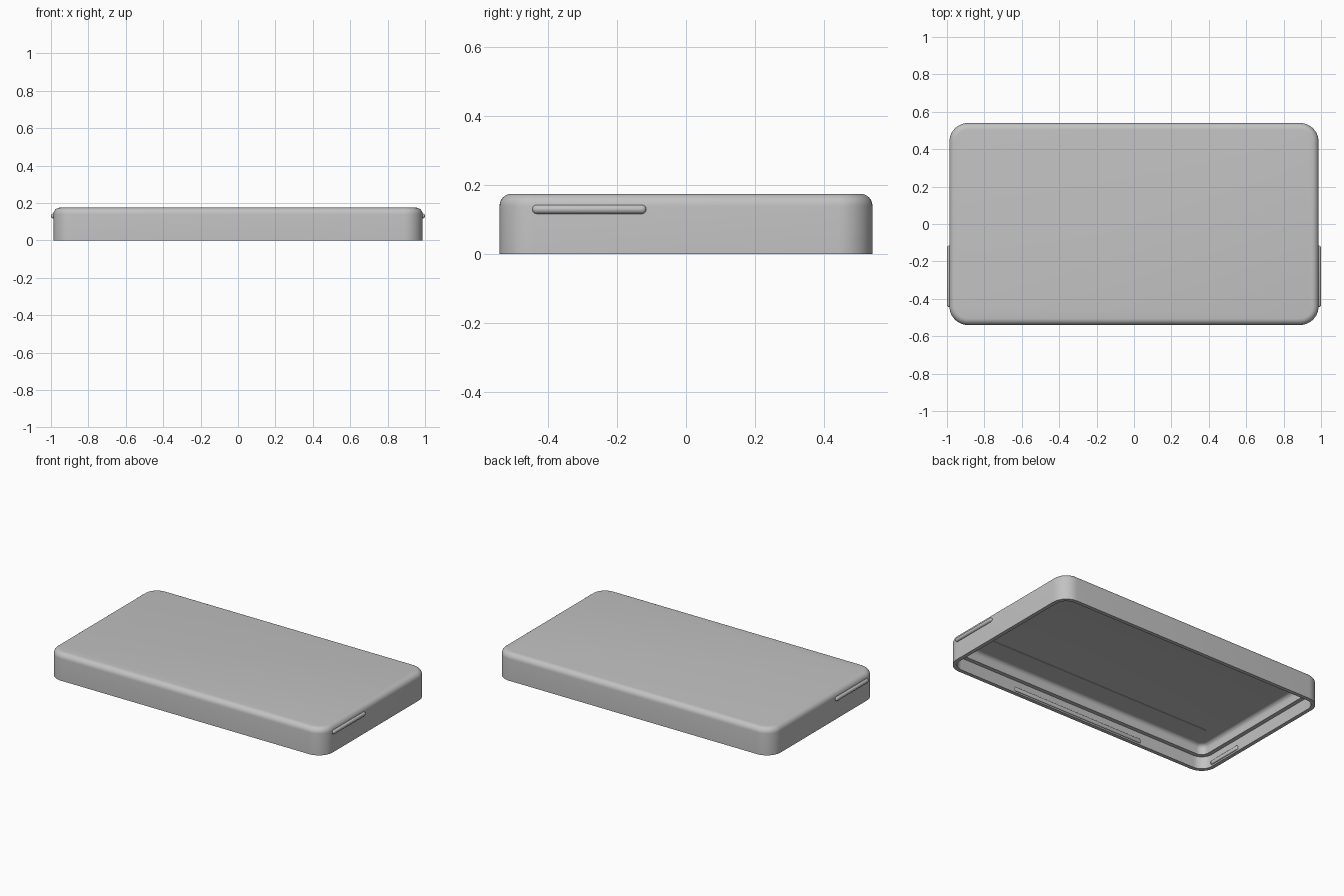
import bpy, bmesh, math
from mathutils import Vector

cube = bpy.data.objects.get("Cube")
if cube:
    bpy.data.objects.remove(cube, do_unlink=True)

grey = bpy.data.materials.new("plain grey")
grey.use_nodes = True
COLOUR = (0.54, 0.54, 0.54, 1)
grey.diffuse_color = COLOUR
grey.node_tree.nodes["Principled BSDF"].inputs["Base Color"].default_value = COLOUR

HX, HY, H, R = 0.987, 0.54, 0.175, 0.1   # half sizes, height, corner radius


def finish(name, bm):
    bmesh.ops.recalc_face_normals(bm, faces=bm.faces)
    mesh = bpy.data.meshes.new(name)
    bm.to_mesh(mesh)
    bm.free()
    mesh.materials.append(grey)
    obj = bpy.data.objects.new(name, mesh)
    bpy.context.collection.objects.link(obj)
    bpy.ops.object.select_all(action="DESELECT")
    obj.select_set(True)
    bpy.context.view_layer.objects.active = obj
    bpy.ops.object.shade_smooth_by_angle(angle=math.radians(35))
    return obj


def ring(bm, inset, z, steps=10):
    """Rounded rectangle of vertices, set in from the outer wall."""
    r = R - inset
    verts = []
    for k, (sx, sy) in enumerate([(1, 1), (-1, 1), (-1, -1), (1, -1)]):
        for i in range(steps + 1):
            a = math.pi / 2 * (k + i / steps)
            verts.append(bm.verts.new((sx * (HX - R) + r * math.cos(a),
                                       sy * (HY - R) + r * math.sin(a), z)))
    return verts


def fillet(inset, z, r, steps=6):
    """Profile points curving from a wall up into a flat face at height z."""
    angles = [math.pi / 2 * i / steps for i in range(steps + 1)]
    return [(inset + r * (1 - math.cos(a)), z - r + r * math.sin(a)) for a in angles]


def box(name, lo, hi, bevel=0.0):
    lo, hi = Vector(lo), Vector(hi)
    bm = bmesh.new()
    bmesh.ops.create_cube(bm, size=1)
    for v in bm.verts:
        v.co = (lo + hi) / 2 + v.co * (hi - lo)
    if bevel:
        bmesh.ops.bevel(bm, geom=bm.edges[:], offset=bevel, segments=4,
                        profile=0.5, affect="EDGES")
    return finish(name, bm)


# Hollow lid: top fillet, outer wall, rim, recessed wall, ledge, inner wall, ceiling
RIM, LEDGE_Z, INNER, CEILING = 0.025, 0.08, 0.052, 0.145
profile = list(reversed(fillet(0, H, 0.035)))
profile += [(0, 0), (RIM, 0), (RIM, LEDGE_Z), (INNER, LEDGE_Z)]
profile += fillet(INNER, CEILING, 0.027)
bm = bmesh.new()
rings = [ring(bm, inset, z) for inset, z in profile]
for a, b in zip(rings, rings[1:]):
    for i in range(len(a)):
        j = (i + 1) % len(a)
        bm.faces.new((a[i], a[j], b[j], b[i]))
bm.faces.new(rings[0])
bm.faces.new(rings[-1])
finish("lid_shell", bm)

# Rounded grip bars outside and catch ridges inside, on both ends
for side, s in (("left", 1), ("right", -1)):
    x0, x1 = sorted((s * 0.974, s * 1.0))
    box(side + "_grip_bar", (x0, -0.445, 0.117), (x1, -0.115, 0.143), 0.0125)
    x0, x1 = sorted((s * 0.953, s * 0.97))
    box(side + "_catch_ridge", (x0, -0.44, 0.01), (x1, -0.2, 0.036), 0.006)

# Long catch ridges inside the front and back walls
for side, s in (("front", -1), ("back", 1)):
    y0, y1 = sorted((s * 0.507, s * 0.525))
    box(side + "_catch_ridge", (-0.48, y0, 0.01), (0.48, y1, 0.036), 0.006)

# Thin strip on the ceiling
box("ceiling_strip", (-0.825, -0.463, CEILING - 0.003), (0.825, -0.326, CEILING + 0.003))
